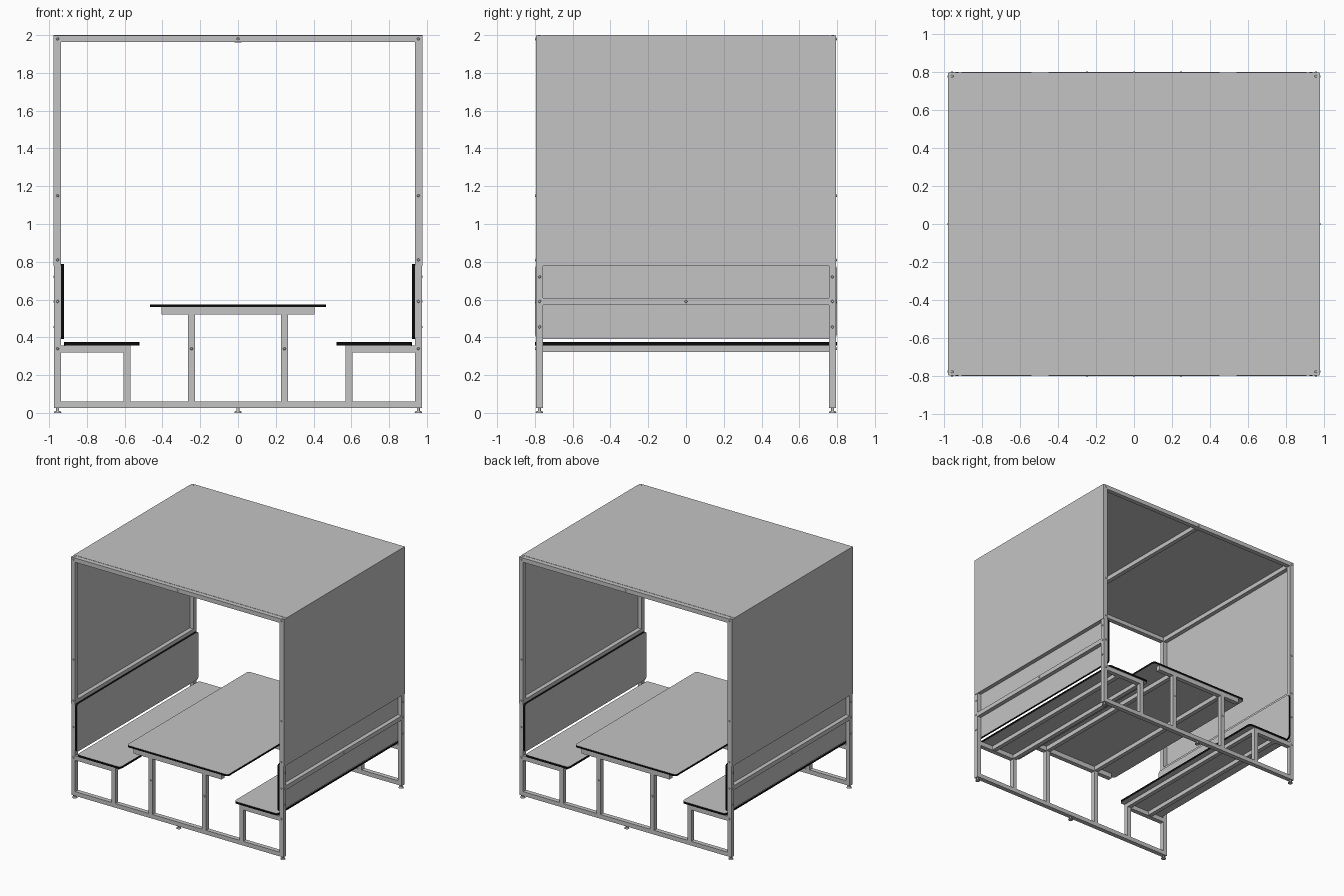
import bpy, bmesh
from math import pi, cos, sin
from mathutils import Matrix, Vector

cube = bpy.data.objects.get("Cube")
if cube:
    bpy.data.objects.remove(cube, do_unlink=True)


def material(name, value):
    m = bpy.data.materials.new(name)
    m.use_nodes = True
    colour = (value, value, value, 1)
    m.diffuse_color = colour
    bsdf = m.node_tree.nodes["Principled BSDF"]
    bsdf.inputs["Base Color"].default_value = colour
    bsdf.inputs["Roughness"].default_value = 0.7
    return m


GREY = material("light grey", 0.55)
BLACK = material("black edge", 0.003)


def finish(name, bm, mirror=""):
    """Turn a bmesh into an object, mirrored across the named axes."""
    bmesh.ops.recalc_face_normals(bm, faces=bm.faces)
    mesh = bpy.data.meshes.new(name)
    bm.to_mesh(mesh)
    bm.free()
    mesh.materials.append(GREY)
    mesh.materials.append(BLACK)
    ob = bpy.data.objects.new(name, mesh)
    bpy.context.collection.objects.link(ob)
    if mirror:
        mod = ob.modifiers.new("mirror", "MIRROR")
        mod.use_axis = [a in mirror for a in "XYZ"]
        mod.use_mirror_merge = False
    return ob


def box(name, x, y, z, mirror=""):
    """Square tube or panel given as (low, high) along each axis."""
    bm = bmesh.new()
    size = [b - a for a, b in (x, y, z)]
    centre = [(a + b) / 2 for a, b in (x, y, z)]
    bmesh.ops.create_cube(bm, size=1, matrix=Matrix.Translation(centre) @ Matrix.Diagonal((*size, 1)))
    return finish(name, bm, mirror)


def board(name, u, v, w, upright=False, mirror="", r=0.025):
    """Round-cornered board with a black rim; u, v are its plane, w its thickness."""
    bm = bmesh.new()
    ring = []
    corners = [(u[1] - r, v[1] - r), (u[0] + r, v[1] - r), (u[0] + r, v[0] + r), (u[1] - r, v[0] + r)]
    for i, (cu, cv) in enumerate(corners):
        for k in range(5):
            a = (i + k / 4) * pi / 2
            p, q = cu + r * cos(a), cv + r * sin(a)
            ring.append(bm.verts.new((w[0], p, q) if upright else (p, q, w[0])))
    face = bm.faces.new(ring)
    thick = w[1] - w[0]
    move = Vector((thick, 0, 0)) if upright else Vector((0, 0, thick))
    top = bmesh.ops.extrude_face_region(bm, geom=[face], use_keep_orig=True)
    bmesh.ops.translate(bm, vec=move, verts=[g for g in top["geom"] if isinstance(g, bmesh.types.BMVert)])
    axis = move.normalized()
    bm.normal_update()
    for f in bm.faces:
        f.material_index = 0 if abs(f.normal.dot(axis)) > 0.5 else 1
    return finish(name, bm, mirror)


def discs(name, places, axis, r1, r2, depth, mirror):
    """Short round pieces (bolt heads, feet) pointing along an axis."""
    bm = bmesh.new()
    turn = Vector((0, 0, 1)).rotation_difference(Vector(axis)).to_matrix().to_4x4()
    for p in places:
        bmesh.ops.create_cone(bm, cap_ends=True, segments=12, radius1=r1, radius2=r2,
                              depth=depth, matrix=Matrix.Translation(p) @ turn)
    return finish(name, bm, mirror)


# Shared measures: outer and inner faces of the tube frame
OX, IX = 0.973, 0.938
OY, IY = 0.795, 0.757
END = (IY, OY)

# End frames
box("corner_post", (IX, OX), END, (0.025, 1.998), "XY")
box("bottom_rail", (-IX, IX), END, (0.025, 0.06), "Y")
box("top_rail", (-IX, IX), END, (1.963, 1.998), "Y")
box("seat_leg", (0.57, 0.605), END, (0.06, 0.32), "XY")
box("seat_bar", (0.57, IX), END, (0.32, 0.357), "XY")
box("table_leg", (0.228, 0.264), END, (0.06, 0.52), "XY")
box("table_bar", (-0.405, 0.405), END, (0.52, 0.56), "Y")

# Lengthwise rails joining the two end frames
LONG = (-IY, IY)
box("roof_side_rail", (IX, OX), LONG, (1.96, 1.996), "X")
box("roof_middle_rail", (-0.018, 0.018), LONG, (1.96, 1.996))
box("panel_rail", (IX, OX), LONG, (0.782, 0.817), "X")
box("backrest_rail", (IX, OX), LONG, (0.572, 0.608), "X")
for label, x in (("front", 0.588), ("rear", 0.80)):
    box("seat_rail_" + label, (x - 0.018, x + 0.018), LONG, (0.323, 0.357), "X")
box("table_rail", (0.228, 0.264), LONG, (0.524, 0.56), "X")

# Roof and side panels
box("roof_panel", (-0.977, 0.977), LONG, (1.996, 2.0))
box("side_panel", (OX, 0.977), (-0.792, 0.792), (0.778, 1.998), "X")

# Boards
FULL = (-0.799, 0.799)
board("table_top", (-0.465, 0.465), FULL, (0.56, 0.575))
board("seat_board", (0.522, 0.92), FULL, (0.357, 0.374), mirror="X")
board("backrest_board", FULL, (0.392, 0.788), (0.921, 0.937), upright=True, mirror="X")

# Levelling feet
for label, xs, mirror in (("corner", 0.955, "XY"), ("middle", 0, "Y")):
    discs("foot_pad_" + label, [(xs, 0.776, 0.005)], (0, 0, 1), 0.02, 0.016, 0.01, mirror)
    discs("foot_stem_" + label, [(xs, 0.776, 0.018)], (0, 0, 1), 0.008, 0.008, 0.02, mirror)

# Bolt heads
BOLT = (0.008, 0.005, 0.006)
discs("end_bolts", [(0.955, 0.797, z) for z in (0.34, 0.59, 0.81, 1.15, 1.98)] + [(0.246, 0.797, 0.34)],
      (0, 1, 0), *BOLT, "XY")
discs("top_rail_bolt", [(0, 0.797, 1.98)], (0, 1, 0), *BOLT, "Y")
discs("side_bolts", [(0.975, 0.775, z) for z in (0.455, 0.59, 0.72)], (1, 0, 0), *BOLT, "XY")
discs("rail_bolt", [(0.975, 0, 0.59)], (1, 0, 0), *BOLT, "X")
discs("roof_bolts", [(0.955, 0.776, 1.998)], (0, 0, 1), 0.008, 0.006, 0.004, "XY")
